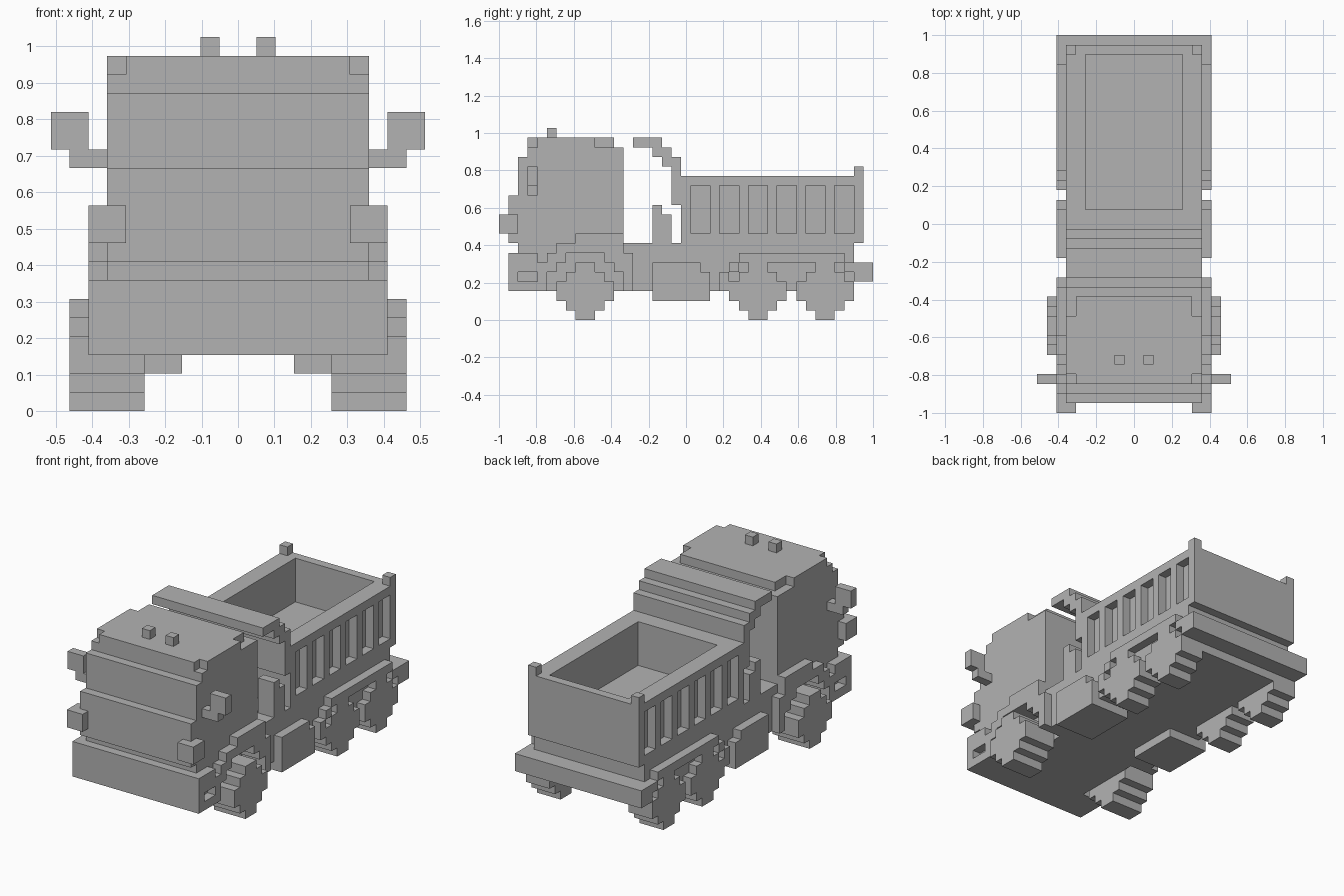
import bpy
import bmesh
from mathutils import Vector

if "Cube" in bpy.data.objects:
    bpy.data.objects.remove(bpy.data.objects["Cube"], do_unlink=True)

UNIT = 2 / 39      # size of one building block
LENGTH = 39        # truck length in blocks

grey = bpy.data.materials.new("plain grey")
grey.use_nodes = True
grey.diffuse_color = (0.45, 0.45, 0.45, 1)
grey.node_tree.nodes["Principled BSDF"].inputs["Base Color"].default_value = (0.45, 0.45, 0.45, 1)


def cells(boxes):
    """Cells of boxes given as x, y, z ranges, on both sides of the truck."""
    found = set()
    for x0, x1, y0, y1, z0, z1 in boxes:
        for x in range(x0, x1):
            for y in range(y0, y1):
                for z in range(z0, z1):
                    found.update({(x, y, z), (-x - 1, y, z)})
    return found


def part(name, boxes, cuts=()):
    """Make the outer skin of the boxes minus the cuts."""
    solid = cells(boxes) - cells(cuts)
    bm = bmesh.new()
    for cell in solid:
        for axis in range(3):
            for side in (0, 1):
                step = list(cell)
                step[axis] += 2 * side - 1
                if tuple(step) in solid:
                    continue
                u, v = (axis + 1) % 3, (axis + 2) % 3
                ring = []
                for a, b in ((0, 0), (1, 0), (1, 1), (0, 1)):
                    p = Vector(cell)
                    p[axis] += side
                    p[u] += a
                    p[v] += b
                    p.y -= LENGTH / 2
                    ring.append(bm.verts.new(p * UNIT))
                bm.faces.new(ring if side else ring[::-1])
    bmesh.ops.remove_doubles(bm, verts=bm.verts, dist=UNIT / 100)
    bmesh.ops.dissolve_limit(bm, angle_limit=0.01, verts=bm.verts, edges=bm.edges)
    mesh = bpy.data.meshes.new(name)
    bm.to_mesh(mesh)
    bm.free()
    mesh.materials.append(grey)
    obj = bpy.data.objects.new(name, mesh)
    bpy.context.collection.objects.link(obj)
    return obj


def disc(x0, x1, y, grow=0):
    """Stepped wheel disc centred at y, optionally enlarged for a wheel arch."""
    r = 3 + grow
    return [(x0, x1, y - r, y + r, 2, 4 + grow),
            (x0, x1, y - r + 1, y + r - 1, 1, 5 + grow),
            (x0, x1, y - r + 2, y + r - 2, 0, 6 + grow)]


# Cab: stepped front, notched roof corners, two roof lights
part("cab", [(0, 7, 1, 13, 8, 13), (0, 7, 2, 13, 13, 17),
             (0, 7, 3, 13, 17, 18), (0, 7, 3, 12, 18, 19)],
     [(6, 7, 3, 4, 18, 19), (6, 7, 10, 12, 18, 19)])
part("roof_lights", [(1, 2, 5, 6, 19, 20)])
part("mirrors", [(7, 9, 3, 4, 13, 14), (8, 10, 3, 4, 14, 16)])
part("corner_lamps", [(6, 8, 0, 2, 9, 11)])

# Chassis with wheel recesses, and the front and rear bumpers
part("chassis", [(0, 7, 2, 37, 3, 8)], disc(5, 7, 9, 1))
part("front_bumper", [(0, 8, 1, 4, 3, 7)], [(7, 8, 2, 4, 4, 5)])
part("rear_bumper", [(0, 8, 37, 39, 4, 6)])

# Fenders
part("front_fenders", [(7, 8, 4, 5, 3, 6), (7, 8, 5, 6, 3, 7), (7, 8, 6, 8, 3, 8),
                       (7, 8, 8, 13, 3, 9), (7, 8, 13, 14, 3, 7)], disc(7, 8, 9, 1))
part("rear_fenders", [(7, 8, 25, 36, 6, 7), (7, 8, 24, 25, 5, 6), (7, 8, 23, 24, 3, 5),
                      (7, 8, 36, 37, 5, 6)])

# Wheels
part("front_wheels", disc(5, 9, 9))
for label, y in (("middle_wheels", 27), ("rear_wheels", 34)):
    part(label, disc(5, 8, y))

# Fuel tanks and upright exhausts
part("fuel_tanks", [(3, 8, 16, 22, 2, 6)], [(7, 8, 21, 22, 5, 6)])
part("exhausts", [(5, 7, 16, 18, 7, 11), (5, 7, 16, 17, 11, 12)])

# Dump bed: hollow with recessed side panels and rear corner posts
panels = [(6, 7, y, y + 2, 9, 14) for y in range(20, 37, 3)]
part("dump_bed", [(0, 7, 19, 38, 8, 15), (6, 7, 37, 38, 15, 16)],
     [(0, 5, 21, 37, 10, 15)] + panels)

# Stepped canopy in front of the bed
part("canopy", [(0, 7, 14, 17, 18, 19), (0, 7, 16, 18, 17, 18),
                (0, 7, 17, 19, 16, 17), (0, 7, 18, 19, 12, 16)])
